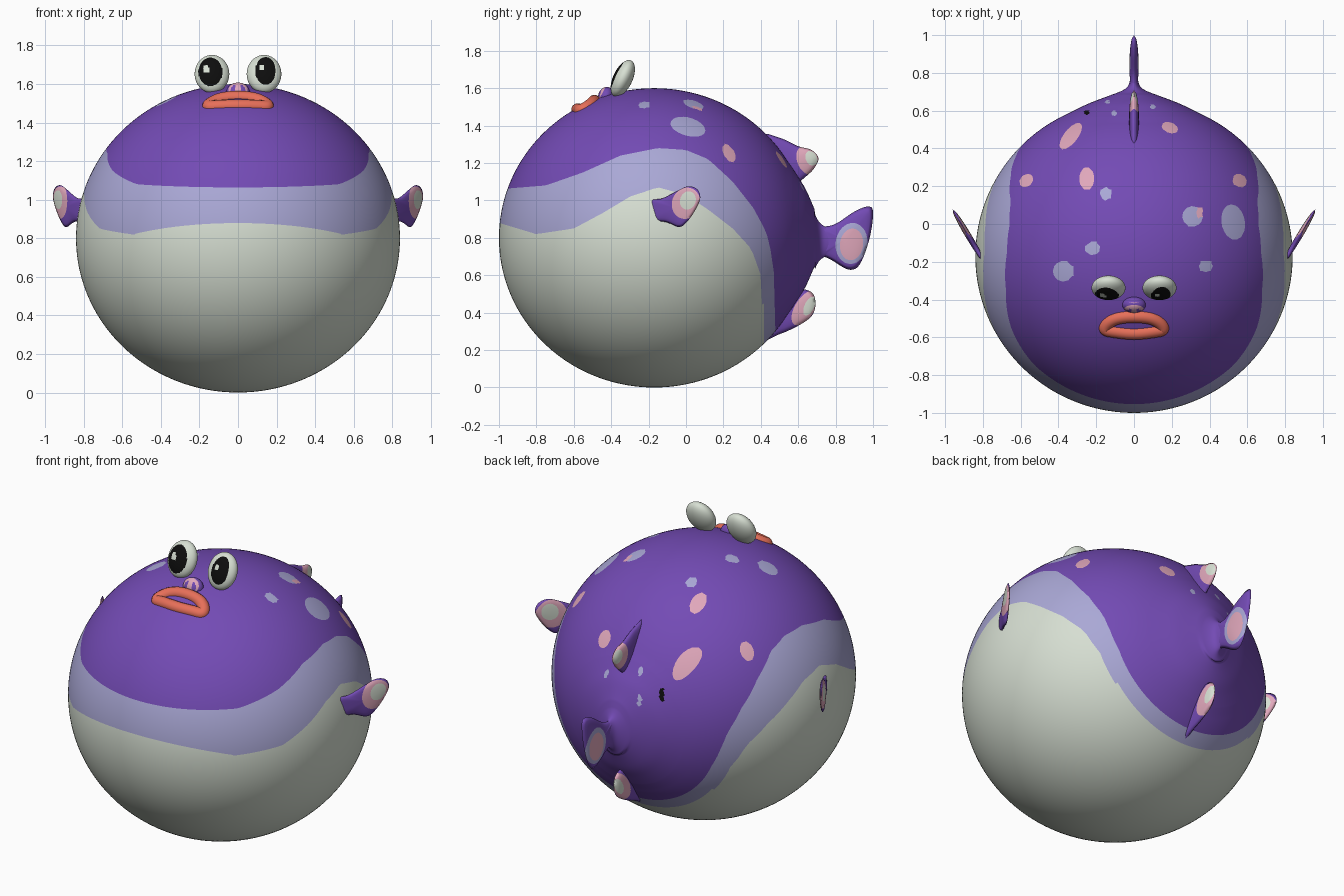
import bpy, bmesh, math
from mathutils import Vector, Matrix

cube = bpy.data.objects.get("Cube")
if cube:
    bpy.data.objects.remove(cube, do_unlink=True)

COLOURS = {
    "purple": (0.172, 0.07, 0.46), "lavender": (0.40, 0.39, 0.67),
    "belly_white": (0.68, 0.74, 0.65), "pink": (0.75, 0.39, 0.50),
    "coral": (0.80, 0.16, 0.10), "black": (0.004, 0.004, 0.004),
    "mouth_grey": (0.20, 0.19, 0.30),
}
MATS = {}
for name, rgb in COLOURS.items():
    m = bpy.data.materials.new(name)
    m.use_nodes = True
    m.diffuse_color = (*rgb, 1)
    bsdf = m.node_tree.nodes["Principled BSDF"]
    bsdf.inputs["Base Color"].default_value = (*rgb, 1)
    bsdf.inputs["Roughness"].default_value = 0.6
    MATS[name] = m


# ---- helpers ----
def blob(i, j, a, b, ra, rb, deg=0):
    """Ellipse seen along one axis; negative inside."""
    c, s = math.cos(math.radians(deg)), math.sin(math.radians(deg))

    def field(p):
        u, v = p[i] - a, p[j] - b
        return math.hypot((u * c + v * s) / ra, (v * c - u * s) / rb) - 1
    return field


def union(fields):
    return lambda p: min(f(p) for f in fields)


def both(f, g):
    return lambda p: max(f(p), g(p))


def paint(bm, field, index):
    """Cut the mesh along the edge of a region and colour the inside."""
    val = {v: field(v.co) for v in bm.verts}
    cuts = []
    for e in list(bm.edges):
        a, b = val[e.verts[0]], val[e.verts[1]]
        if a * b < 0:
            t = min(max(a / (a - b), 0.04), 0.96)
            cuts.append(bmesh.utils.edge_split(e, e.verts[0], t)[1])
    if cuts:
        bmesh.ops.connect_verts(bm, verts=cuts)
    for f in bm.faces:
        if field(f.calc_center_median()) < 0:
            f.material_index = index


def finish(name, bm, base, paints=()):
    names = [base]
    bmesh.ops.recalc_face_normals(bm, faces=bm.faces[:])
    for field, colour in paints:
        if colour not in names:
            names.append(colour)
        paint(bm, field, names.index(colour))
    for f in bm.faces:
        f.smooth = True
    me = bpy.data.meshes.new(name)
    bm.to_mesh(me)
    bm.free()
    for n in names:
        me.materials.append(MATS[n])
    ob = bpy.data.objects.new(name, me)
    bpy.context.collection.objects.link(ob)
    return ob


def spline(pts, n, closed=False):
    """Catmull-Rom through the points, n samples per span."""
    out, k = [], len(pts)
    get = (lambda i: Vector(pts[i % k])) if closed else (lambda i: Vector(pts[min(max(i, 0), k - 1)]))
    for i in range(k if closed else k - 1):
        a, b, c, d = (get(i + o) for o in (-1, 0, 1, 2))
        for s in range(n):
            t = s / n
            out.append(0.5 * (2 * b + (c - a) * t + (2 * a - 5 * b + 4 * c - d) * t * t
                              + (3 * b - a - 3 * c + d) * t ** 3))
    return out if closed else out + [get(k - 1)]


def loft(bm, rings, start, end):
    """Skin closed rings of points, with a pole at each end."""
    loops = [[bm.verts.new(p) for p in r] for r in rings]
    n = len(loops[0])
    for a, b in zip(loops, loops[1:]):
        for i in range(n):
            bm.faces.new((a[i], a[(i + 1) % n], b[(i + 1) % n], b[i]))
    for pole, loop in ((start, loops[0]), (end, loops[-1])):
        v = bm.verts.new(pole)
        for i in range(n):
            bm.faces.new((v, loop[i], loop[(i + 1) % n]))


def ball(name, loc, radii, tilt, base, paints=(), seg=48):
    bm = bmesh.new()
    mat = (Matrix.Translation(loc) @ Matrix.Rotation(math.radians(tilt), 4, 'X')
           @ Matrix.Diagonal((*radii, 1)))
    bmesh.ops.create_uvsphere(bm, u_segments=seg, v_segments=seg // 2, radius=1, matrix=mat)
    return finish(name, bm, base, paints)


def fin(name, outline, centre, place, thick, paints):
    """Pillow-shaped plate filling a smooth outline."""
    edge, c = spline(outline, 6, True), Vector(centre)
    levels = [(k / 8, s) for s, ks in ((1, range(1, 9)), (-1, range(7, 0, -1))) for k in ks]
    rings = [[place(*(c + (p - c) * t), s * thick * math.sqrt(1 - t * t)) for p in edge]
             for t, s in levels]
    bm = bmesh.new()
    loft(bm, rings, place(*c, thick), place(*c, -thick))
    return finish(name, bm, "purple", paints)


def below(points):
    """Region under a line z(y) drawn on the side of the body."""
    def field(p):
        y = min(max(p.y, points[0][0]), points[-1][0] - 1e-6)
        for (a, za), (b, zb) in zip(points, points[1:]):
            if y < b:
                return p.z - za - (zb - za) * (y - a) / (b - a)
        return p.z
    return field


# ---- body: round ball tapering into the tail ----
MID_Y, MID_Z = -0.17, 0.80
profile = []
for k in range(1, 84):
    a = math.radians(k * 1.8)
    y = MID_Y - 0.83 * math.cos(a)
    if y < 0.56:
        profile.append((y, 0.84 * math.sin(a), 0.80 * math.sin(a)))
profile += spline([(0.565, 0.39, 0.38), (0.60, 0.32, 0.325), (0.64, 0.235, 0.26), (0.68, 0.13, 0.17),
                   (0.705, 0.065, 0.115), (0.73, 0.032, 0.088), (0.77, 0.02, 0.07)], 5)
turn = [math.tau * i / 160 for i in range(160)]
rings = [[(rx * math.cos(t), y, MID_Z - 0.02 * (y > 0.69) + rz * math.sin(t)) for t in turn]
         for y, rx, rz in profile]
body = bmesh.new()
loft(body, rings, (0, -1, MID_Z), (0, 0.78, 0.78))

upper_line = [(-1, 1.06), (-.75, 1.08), (-.55, 1.15), (-.35, 1.24), (-.15, 1.28), (0, 1.27), (.12, 1.22),
              (.25, 1.1), (.36, .96), (.43, .83), (.465, .68), (.478, .5), (.482, 0)]
lower_line = [(-1, .88), (-.8, .82), (-.6, .85), (-.45, .93), (-.3, 1.02), (-.15, 1.07), (0, 1.03),
              (.12, .95), (.25, .85), (.35, .74), (.4, .6), (.415, .4), (.42, 0)]
top_half = lambda p: MID_Z + 0.05 - p.z


def spots(rows):
    return both(union([blob(0, 1, *r) for r in rows]), top_half)


lavender_spots = spots([(-.15, .16, .03, .037), (-.22, -.13, .042, .036), (-.375, -.25, .055, .055),
                        (.31, .04, .055, .055), (.525, .01, .062, .095, 10), (.38, -.225, .038, .03),
                        (-.105, .585, .016, .013), (.1, .62, .016, .012), (-.14, .645, .014, .01)])
pink_spots = spots([(-.335, .465, .085, .036, 52), (-.57, .23, .04, .032, 40), (-.25, .24, .04, .062),
                    (.19, .51, .045, .028, -20), (.56, .23, .04, .034, -40), (.345, .055, .016, .028)])
black_spot = spots([(-.25, .59, .016, .012)])
finish("body", body, "purple",
       [(below(upper_line), "lavender"), (below(lower_line), "belly_white"),
        (lavender_spots, "lavender"), (pink_spots, "pink"), (black_spot, "black")])

# ---- upright fins on the centre line ----
upright = lambda u, v, w: (w, u, v)
fin("tail_fin", [(.66, .86), (.73, .86), (.80, .875), (.9, .94), (.97, .967), (1, .94), (.982, .8),
                 (.93, .66), (.87, .63), (.78, .68), (.73, .70), (.66, .70)], (.85, .79), upright, .024,
    [(blob(1, 2, .885, .77, .085, .11, -8), "lavender"), (blob(1, 2, .885, .765, .062, .085, -8), "pink")])
fin("top_fin", [(.40, 1.34), (.50, 1.335), (.60, 1.29), (.67, 1.27), (.708, 1.225), (.68, 1.165),
                (.62, 1.11), (.55, 1.05), (.42, 1.12)], (.56, 1.2), upright, .026,
    [(blob(1, 2, .655, 1.215, .06, .085, 25), "pink"), (blob(1, 2, .67, 1.225, .03, .042, 25), "belly_white")])
fin("bottom_fin", [(.40, .26), (.50, .285), (.60, .33), (.67, .38), (.692, .44), (.68, .50),
                   (.63, .525), (.56, .52), (.42, .46)], (.56, .41), upright, .026,
    [(blob(1, 2, .635, .425, .052, .105, -32), "pink"),
     (blob(1, 2, .66, .435, .026, .055, -25), "belly_white")])

# ---- side fins, swept back ----
side_outline = [(-.21, .90), (-.21, .995), (-.13, 1.01), (-.05, 1.05), (.01, 1.075), (.06, 1.06),
                (.076, 1.01), (.045, .94), (0, .88), (-.04, .858), (-.11, .885)]
for side, label in ((1, "left"), (-1, "right")):
    place = lambda u, v, w, s=side: (s * (.80 + (u + .19) * .6 + w * .856), u - w * .517, v)
    fin(label + "_side_fin", side_outline, (-.05, .96), place, .016,
        [(blob(1, 2, .0, .985, .075, .085, -20), "pink"), (blob(1, 2, .01, 1.0, .042, .05, -20), "belly_white")])

# ---- eyes with painted pupils ----
for side, label, pupil, glint in ((1, "left", (.143, 1.668, .053, .072), (.122, 1.685, .014, .018)),
                                  (-1, "right", (-.143, 1.663, .062, .074), (-.165, 1.68, .016, .02))):
    centre = Vector((side * .135, -.338, 1.652))
    front = lambda p, c=centre: (p - c).dot(Vector((0, .91, -.42)))
    ball(label + "_eye", centre, (.09, .052, .106), -25, "belly_white",
         [(both(blob(0, 2, *pupil), front), "black"), (both(blob(0, 2, *glint), front), "belly_white")])

# ---- nose with nostrils ----
nostrils = union([blob(0, 2, s * .026, 1.572, .011, .026, s * 25) for s in (1, -1)])
nose_front = lambda p: p.y + .415
ball("nose", (0, -.428, 1.556), (.062, .042, .052), -15, "purple",
     [(both(blob(0, 2, 0, 1.57, .05, .037), nose_front), "pink"), (both(nostrils, nose_front), "purple")])

# ---- mouth: drooping lips around a shallow inside ----
tangent, normal = Vector((0, .89, .45)), Vector((0, -.45, .89))
mouth = Vector((0, -.54, 1.492))
lips = bpy.data.curves.new("lips", 'CURVE')
lips.dimensions = '3D'
lips.bevel_depth, lips.bevel_resolution = .034, 5
path = lips.splines.new('POLY')
path.points.add(63)
path.use_cyclic_u = True
for i, pt in enumerate(path.points):
    t = math.tau * i / 64
    x = .152 * math.cos(t)
    drop = .05 * math.sin(t) + .012 - .025 * math.cos(t) ** 4
    q = mouth + tangent * drop + normal * (.012 - .6 * x * x)
    pt.co = (x, q.y, q.z, 1)
lips.materials.append(MATS["coral"])
bpy.context.collection.objects.link(bpy.data.objects.new("lips", lips))
ball("mouth_inside", mouth + normal * .006, (.13, .045, .012), 27, "mouth_grey", seg=32)
